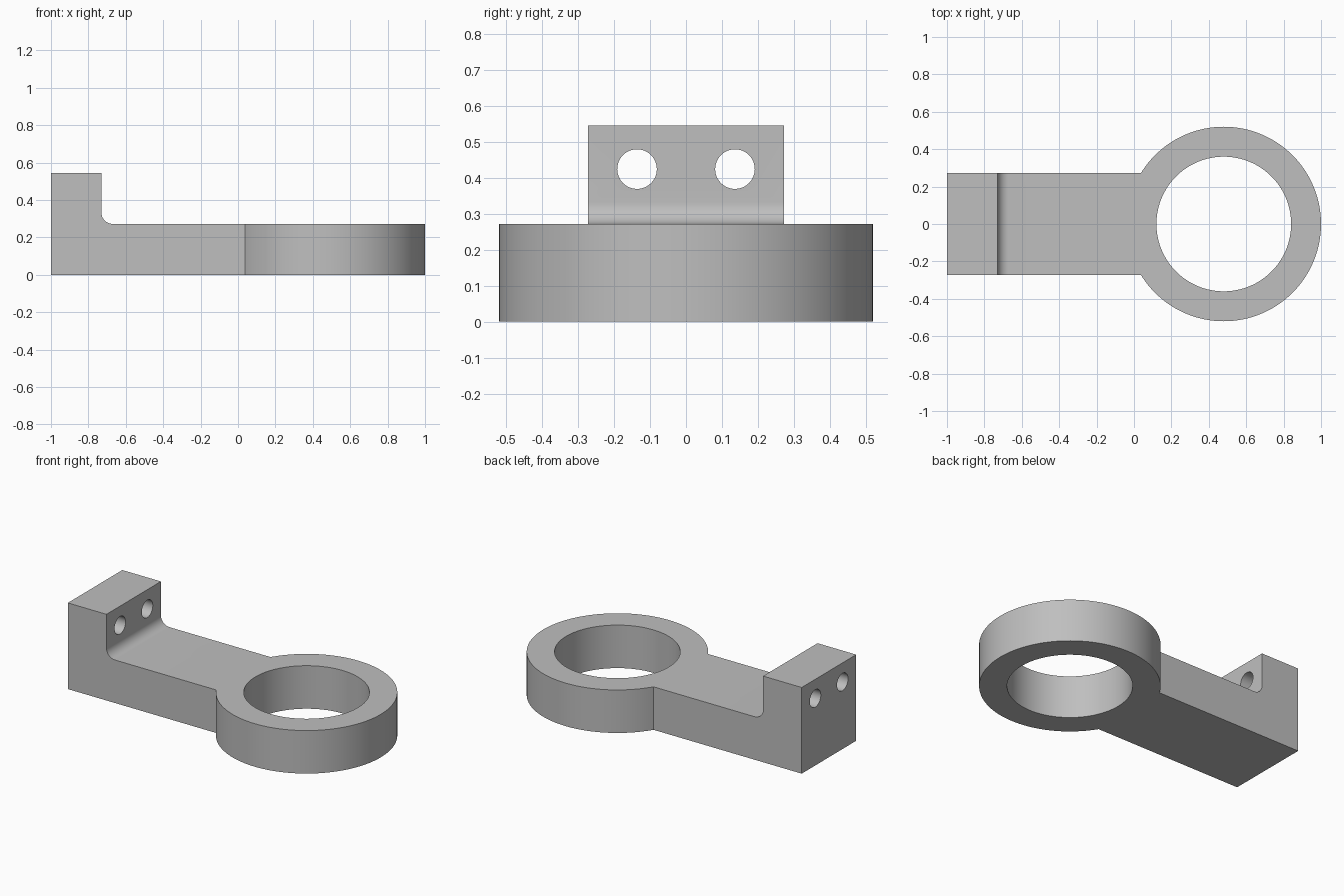
import bpy, bmesh, math

cube = bpy.data.objects.get("Cube")
if cube:
    bpy.data.objects.remove(cube, do_unlink=True)

THICK, HALF_W, TOP = 0.272, 0.272, 0.545
RING_X, RING_R, BORE_R = 0.48, 0.52, 0.36
BLOCK_X, FILLET = -0.73, 0.06

grey = bpy.data.materials.new("plain grey")
grey.use_nodes = True
colour = (0.52, 0.52, 0.52, 1)
grey.diffuse_color = colour
grey.node_tree.nodes["Principled BSDF"].inputs["Base Color"].default_value = colour


def prism(name, profile, vector):
    """Closed solid made by sweeping a flat outline along a vector."""
    bm = bmesh.new()
    face = bm.faces.new([bm.verts.new(p) for p in profile])
    swept = bmesh.ops.extrude_face_region(bm, geom=[face])["geom"]
    bmesh.ops.translate(bm, vec=vector,
                        verts=[v for v in swept if isinstance(v, bmesh.types.BMVert)])
    bmesh.ops.recalc_face_normals(bm, faces=bm.faces)
    mesh = bpy.data.meshes.new(name)
    bm.to_mesh(mesh)
    bm.free()
    mesh.materials.append(grey)
    obj = bpy.data.objects.new(name, mesh)
    bpy.context.collection.objects.link(obj)
    return obj


def circle(radius, count):
    return [(radius * math.cos(math.tau * i / count),
             radius * math.sin(math.tau * i / count)) for i in range(count)]


def combine(target, tool, operation):
    """Apply a boolean and discard the tool."""
    tool.hide_render = True
    mod = target.modifiers.new(operation, "BOOLEAN")
    mod.operation, mod.solver, mod.object = operation, "EXACT", tool
    bpy.ops.object.select_all(action="DESELECT")
    bpy.context.view_layer.objects.active = target
    target.select_set(True)
    bpy.ops.object.modifier_apply(modifier=mod.name)
    bpy.data.objects.remove(tool, do_unlink=True)


# Arm with raised mounting block and filleted inner corner
side = [(-1, 0), (RING_X, 0), (RING_X, THICK)]
for i in range(13):
    a = math.radians(270 - 90 * i / 12)
    side.append((BLOCK_X + FILLET + FILLET * math.cos(a),
                 THICK + FILLET + FILLET * math.sin(a)))
side += [(BLOCK_X, TOP), (-1, TOP)]
bracket = prism("ring_bracket", [(x, -HALF_W, z) for x, z in side], (0, 2 * HALF_W, 0))

# Ring and its bore
disc = prism("ring_disc", [(RING_X + x, y, 0) for x, y in circle(RING_R, 128)], (0, 0, THICK))
combine(bracket, disc, "UNION")
bore = prism("bore_cutter", [(RING_X + x, y, -0.1) for x, y in circle(BORE_R, 128)], (0, 0, 0.6))
combine(bracket, bore, "DIFFERENCE")

# Two bolt holes through the block
for y0 in (-0.136, 0.136):
    hole = prism("bolt_hole_cutter",
                 [(-1.1, y0 + y, 0.424 + z) for y, z in circle(0.055, 48)], (0.5, 0, 0))
    combine(bracket, hole, "DIFFERENCE")

bpy.ops.object.shade_smooth_by_angle(angle=math.radians(30))
